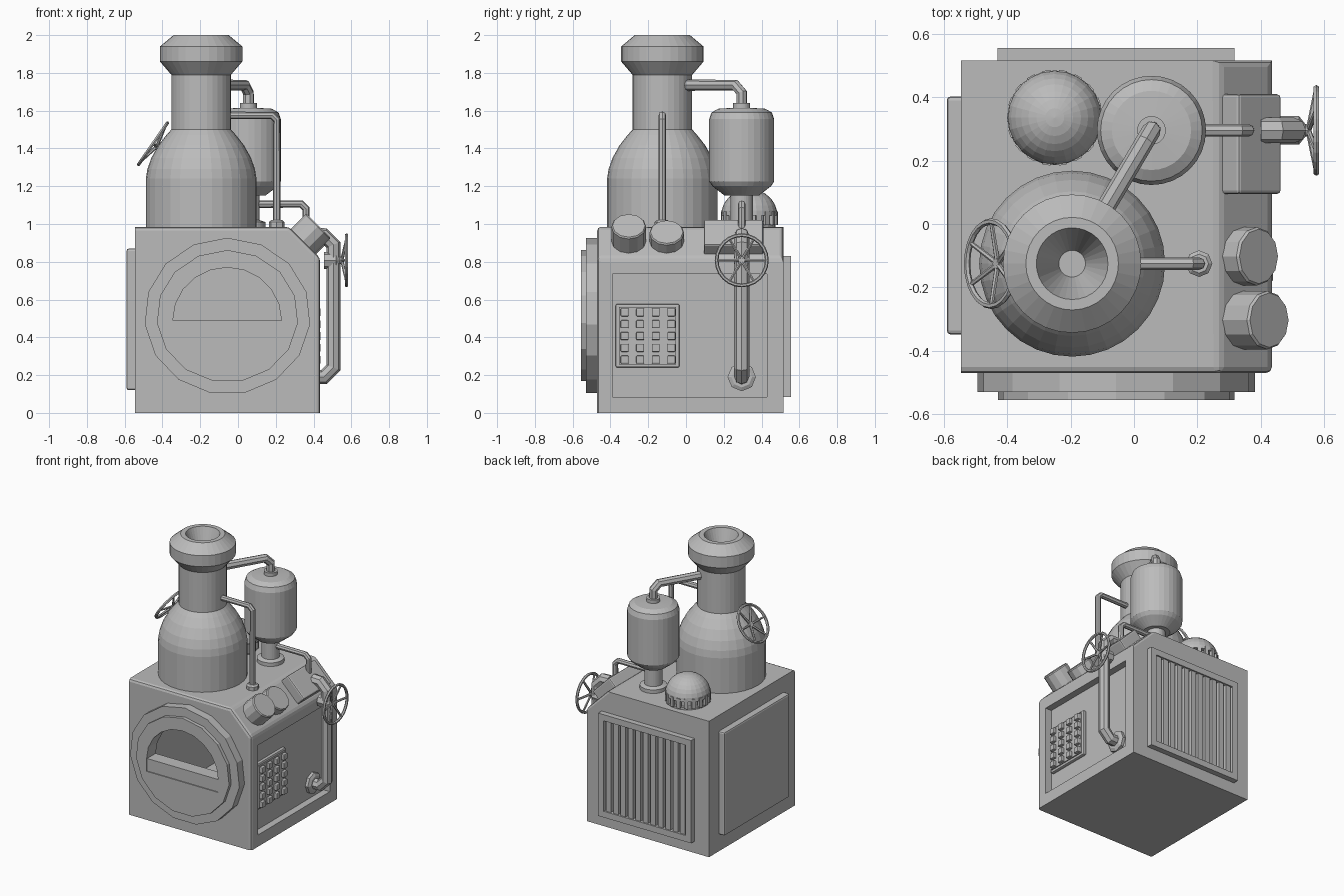
import bpy, bmesh
from math import sin, cos, pi, tau
from mathutils import Vector, Matrix

cube = bpy.data.objects.get("Cube")
if cube:
    bpy.data.objects.remove(cube, do_unlink=True)

iron = bpy.data.materials.new("grey_iron")
iron.use_nodes = True
GREY = (0.5, 0.5, 0.5, 1)
iron.diffuse_color = GREY
iron.node_tree.nodes["Principled BSDF"].inputs["Base Color"].default_value = GREY


def finish(name, bm):
    bmesh.ops.recalc_face_normals(bm, faces=bm.faces)
    me = bpy.data.meshes.new(name)
    bm.to_mesh(me)
    bm.free()
    me.materials.append(iron)
    ob = bpy.data.objects.new(name, me)
    bpy.context.collection.objects.link(ob)
    return ob


def add_box(bm, lo, hi, bevel=0):
    lo, hi = Vector(lo), Vector(hi)
    m = Matrix.Translation((lo + hi) / 2) @ Matrix.Diagonal((*(hi - lo), 1))
    verts = bmesh.ops.create_cube(bm, size=1, matrix=m)["verts"]
    if bevel:
        edges = list({e for v in verts for e in v.link_edges})
        bmesh.ops.bevel(bm, geom=edges, offset=bevel, segments=2, affect='EDGES', profile=0.5)


def box(name, lo, hi, bevel=0):
    bm = bmesh.new()
    add_box(bm, lo, hi, bevel)
    return finish(name, bm)


def prism(name, outline, y0, y1):
    """Extrude an x-z outline along y."""
    bm = bmesh.new()
    face = bm.faces.new([bm.verts.new((x, y0, z)) for x, z in outline])
    new = bmesh.ops.extrude_face_region(bm, geom=[face])["geom"]
    bmesh.ops.translate(bm, vec=(0, y1 - y0, 0), verts=[g for g in new if isinstance(g, bmesh.types.BMVert)])
    return finish(name, bm)


def lathe(name, profile, origin, axis=(0, 0, 1), sides=32):
    """Spin a radius-height profile around an axis and close its ends."""
    bm = bmesh.new()
    rings = [[bm.verts.new((r * cos(tau * i / sides), r * sin(tau * i / sides), h))
              for i in range(sides)] for r, h in profile]
    for a, b in zip(rings, rings[1:]):
        for i in range(sides):
            j = (i + 1) % sides
            bm.faces.new((a[i], a[j], b[j], b[i]))
    bm.faces.new(rings[0])
    bm.faces.new(rings[-1])
    rot = Vector(axis).to_track_quat('Z', 'Y').to_matrix().to_4x4()
    bm.transform(Matrix.Translation(origin) @ rot)
    return finish(name, bm)


def pipe(name, points, radius, bend=0.04):
    """Round pipe along points, with chamfered elbows."""
    pts = [Vector(p) for p in points]
    path = [pts[0]]
    for a, b, c in zip(pts, pts[1:], pts[2:]):
        path += [b + (a - b).normalized() * bend, b + (c - b).normalized() * bend]
    path.append(pts[-1])
    cu = bpy.data.curves.new(name, 'CURVE')
    cu.dimensions = '3D'
    cu.bevel_depth, cu.bevel_resolution, cu.use_fill_caps = radius, 2, True
    sp = cu.splines.new('POLY')
    sp.points.add(len(path) - 1)
    for p, co in zip(sp.points, path):
        p.co = (*co, 1)
    sp.use_smooth = False
    cu.materials.append(iron)
    ob = bpy.data.objects.new(name, cu)
    bpy.context.collection.objects.link(ob)
    return ob


def cut(ob, *cutters):
    for c in cutters:
        c.hide_render = True
        m = ob.modifiers.new("cut", 'BOOLEAN')
        m.operation, m.object, m.solver = 'DIFFERENCE', c, 'EXACT'
    bpy.context.view_layer.update()
    me = bpy.data.meshes.new_from_object(ob.evaluated_get(bpy.context.evaluated_depsgraph_get()))
    ob.modifiers.clear()
    ob.data = me


def hand_wheel(name, centre, axis, radius=0.133):
    """Rim with six spokes dished back to a hub and stem."""
    bm = bmesh.new()
    n, m, r = 24, 6, 0.01
    rim = [[bm.verts.new(((radius + r * cos(tau * j / m)) * cos(tau * i / n),
                          (radius + r * cos(tau * j / m)) * sin(tau * i / n),
                          r * sin(tau * j / m))) for j in range(m)] for i in range(n)]
    for i in range(n):
        for j in range(m):
            k, l = (i + 1) % n, (j + 1) % m
            bm.faces.new((rim[i][j], rim[k][j], rim[k][l], rim[i][l]))
    for i in range(6):
        end = Vector((radius * cos(tau * i / 6), radius * sin(tau * i / 6), 0))
        hub = Vector((0, 0, -0.025))
        d = end - hub
        mat = Matrix.Translation((end + hub) / 2) @ d.to_track_quat('Z', 'Y').to_matrix().to_4x4()
        bmesh.ops.create_cone(bm, cap_ends=True, segments=6, radius1=0.009, radius2=0.007,
                              depth=d.length, matrix=mat)
    rot = Vector(axis).to_track_quat('Z', 'Y').to_matrix().to_4x4()
    bm.transform(Matrix.Translation(centre) @ rot)
    finish(name, bm)
    lathe(name + "_stem", [(0.045, -0.12), (0.045, -0.055), (0.02, -0.035), (0.018, -0.015)],
          centre, axis, 8)


# Hollow furnace body with sloped shoulder, side recess and arched mouth
body = prism("furnace_body", [(-0.545, 0), (0.435, 0), (0.435, 0.82), (0.27, 0.985), (-0.545, 0.985)], -0.47, 0.515)
bm = bmesh.new()
bm.from_mesh(body.data)
soft = [e for e in bm.edges if all(v.co.x > 0.2 and v.co.z > 0.5 for v in e.verts)
        or all(v.co.z > 0.9 and v.co.y < 0 for v in e.verts)
        or all(v.co.x > 0.4 and v.co.y < 0 for v in e.verts)]
bmesh.ops.bevel(bm, geom=soft, offset=0.02, segments=2, affect='EDGES', profile=0.5)
bm.to_mesh(body.data)
bm.free()
cavity = prism("cavity_cutter", [(-0.52, 0.02), (0.36, 0.02), (0.36, 0.8), (0.25, 0.95), (-0.52, 0.95)], -0.45, 0.49)
recess = box("recess_cutter", (0.385, -0.39, 0.085), (0.6, 0.43, 0.735))
arch = [(-0.0575 + 0.2875 * cos(pi * i / 10), 0.49 + 0.28 * sin(pi * i / 10)) for i in range(11)]
mouth = prism("mouth_cutter", [(0.23, 0.4)] + arch + [(-0.345, 0.4)], -0.7, -0.4)


def door_ring(name, rx, rz, y):
    outline = [(-0.056 + rx * sin(tau * i / 15), 0.512 + rz * cos(tau * i / 15)) for i in range(15)]
    return prism(name, outline, y, -0.46)


door_outer = door_ring("door_outer", 0.44, 0.415, -0.53)
door_inner = door_ring("door_inner", 0.375, 0.35, -0.555)
cut(body, cavity, recess, mouth)
cut(door_outer, mouth)
cut(door_inner, mouth)
for c in (cavity, recess, mouth):
    bpy.data.objects.remove(c, do_unlink=True)
box("mouth_sill", (-0.345, -0.548, 0.4), (0.23, -0.45, 0.49))

# Left cover plate
box("left_panel", (-0.59, -0.348, 0.12), (-0.53, 0.402, 0.87), 0.012)

# Back vent: frame and vertical slats
bm = bmesh.new()
X0, X1, Z0, Z1, B = -0.43, 0.316, 0.085, 0.83, 0.045
for lo, hi in [((X0, Z0), (X1, Z0 + B)), ((X0, Z1 - B), (X1, Z1)),
               ((X0, Z0 + B), (X0 + B, Z1 - B)), ((X1 - B, Z0 + B), (X1, Z1 - B))]:
    add_box(bm, (lo[0], 0.51, lo[1]), (hi[0], 0.555, hi[1]))
for i in range(11):
    x = X0 + B + (i + 0.5) * (X1 - X0 - 2 * B) / 11
    add_box(bm, (x - 0.02, 0.51, Z0 + B), (x + 0.02, 0.545, Z1 - B))
finish("back_vent", bm)

# Stud panel in the side recess
box("stud_panel_rim", (0.38, -0.372, 0.24), (0.408, -0.035, 0.577), 0.008)
box("stud_panel", (0.38, -0.355, 0.257), (0.416, -0.052, 0.56))
bm = bmesh.new()
for col in range(4):
    for row in range(5):
        y, z = -0.325 + col * 0.0825, 0.282 + row * 0.0625
        add_box(bm, (0.41, y - 0.021, z - 0.021), (0.438, y + 0.021, z + 0.021), 0.005)
finish("studs", bm)

# Boiler with funnel-topped chimney
lathe("boiler", [(0.293, 0.98), (0.293, 1.24), (0.285, 1.29), (0.264, 1.35), (0.228, 1.415), (0.185, 1.47),
                 (0.158, 1.5), (0.158, 1.79), (0.218, 1.86), (0.218, 1.94), (0.146, 2.0),
                 (0.113, 2.0), (0.042, 1.8)], (-0.195, -0.125, 0))
hand_wheel("boiler_wheel", (-0.45, -0.125, 1.425), (-0.82, 0, 0.57))

# Upright tank
TX, TY = 0.055, 0.295
lathe("tank", [(0.09, 0.98), (0.09, 1.01), (0.06, 1.02), (0.06, 1.15), (0.09, 1.15), (0.155, 1.2), (0.172, 1.225),
               (0.172, 1.555), (0.16, 1.59), (0.125, 1.61), (0.045, 1.615), (0.045, 1.64)], (TX, TY, 0))

# Domed vent with teeth around its skirt
lathe("dome", [(0.148, 1.045)] + [(0.148 * cos(a * pi / 16) + 0.001, 1.045 + 0.14 * sin(a * pi / 16))
                                  for a in range(9)], (-0.25, 0.335, 0), sides=24)
lathe("dome_base", [(0.14, 0.98), (0.14, 1.0), (0.115, 1.0), (0.115, 1.05)], (-0.25, 0.335, 0), sides=24)
bm = bmesh.new()
for i in range(18):
    m = Matrix.Translation((-0.25, 0.335, 0)) @ Matrix.Rotation(tau * i / 18, 4, 'Z')
    m = m @ Matrix.Translation((0.141, 0, 1.03)) @ Matrix.Diagonal((0.02, 0.026, 0.07, 1))
    bmesh.ops.create_cube(bm, size=1, matrix=m)
finish("dome_teeth", bm)

# Pipes and collars
pipe("chimney_pipe", [(-0.12, 0.0, 1.735), (TX, TY, 1.735), (TX, TY, 1.61)], 0.03)
pipe("boiler_pipe", [(-0.1, -0.125, 1.575), (0.205, -0.125, 1.575), (0.205, -0.125, 0.98)], 0.02, 0.025)
lathe("boiler_pipe_collar", [(0.042, 0.98), (0.042, 1.01), (0.03, 1.02)], (0.205, -0.125, 0), sides=8)
pipe("tank_pipe", [(TX, TY, 1.105), (0.36, TY, 1.105), (0.36, TY, 0.95)], 0.02, 0.025)
pipe("side_pipe", [(0.4, TY, 0.94), (0.505, TY, 0.94), (0.505, TY, 0.19), (0.37, TY, 0.19)], 0.04, 0.05)
lathe("side_pipe_flange", [(0.075, 0), (0.075, 0.025), (0.055, 0.035)], (0.38, TY, 0.19), (1, 0, 0), 8)
hand_wheel("side_wheel", (0.575, TY, 0.808), (1, 0, 0))

# Gauges and valve box on the sloped shoulder
SLOPE = Vector((1, 0, 1)).normalized()
for name, y, length in (("front_gauge", -0.303, 0.115), ("rear_gauge", -0.102, 0.068)):
    lathe(name, [(0.092, -0.02), (0.092, length - 0.008), (0.086, length)], (0.345, y, 0.91), SLOPE, 12)
bm = bmesh.new()
add_box(bm, (-0.095, -0.157, -0.03), (0.095, 0.157, 0.075), 0.01)
bm.transform(Matrix.Translation((0.345, 0.252, 0.905)) @ Matrix.Rotation(pi / 4, 4, 'Y'))
finish("valve_box", bm)
